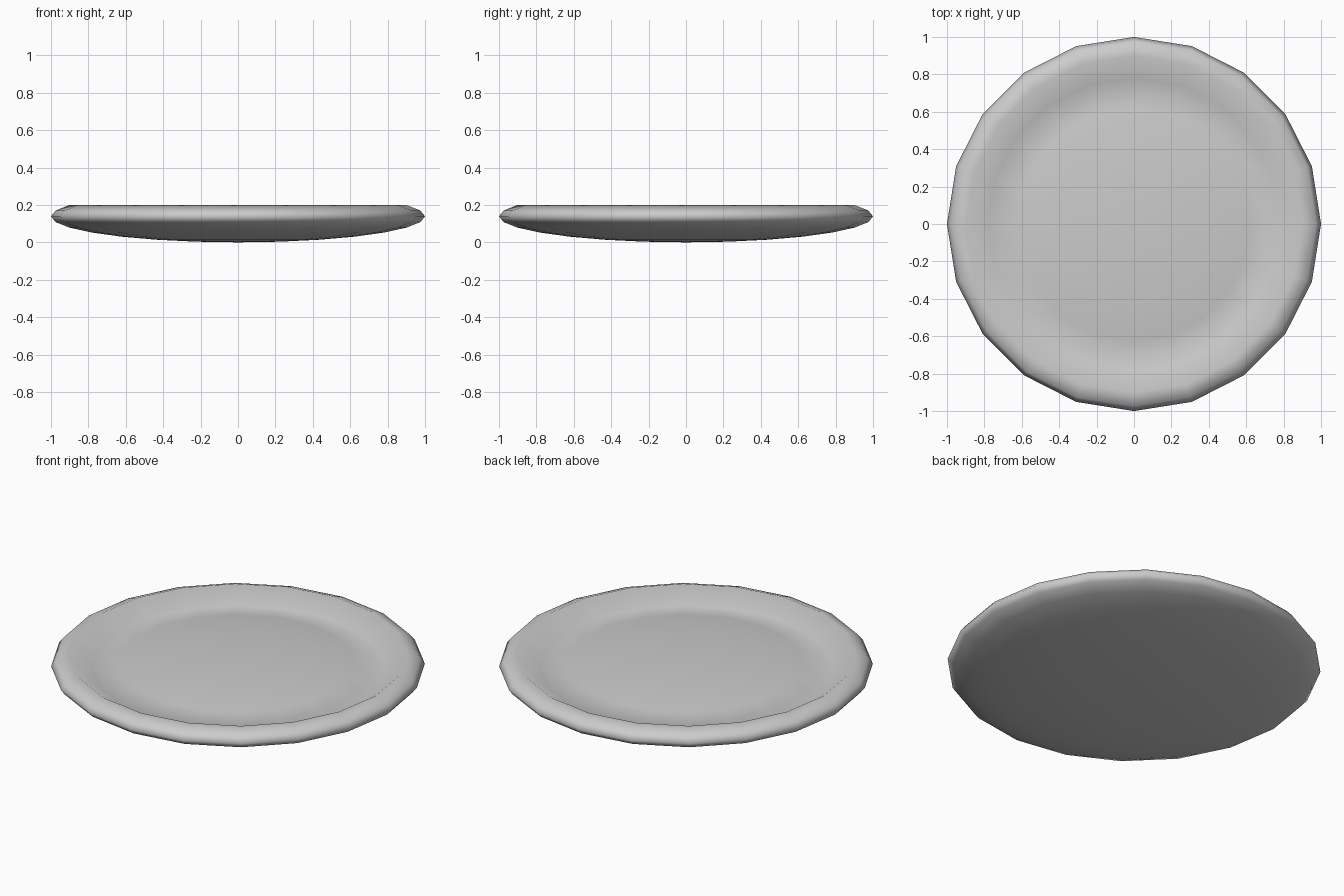
import bpy, bmesh, math

if "Cube" in bpy.data.objects:
    bpy.data.objects.remove(bpy.data.objects["Cube"])

SIDES = 20
STEP = math.pi / 14
HALF = 0.139
DROP = 0.1
ring = lambda k: (math.cos(k * STEP), HALF + HALF * math.sin(k * STEP))
# half profile (radius, height): squashed sphere whose top cap is pushed down inside the rim
PROFILE = [(0.0, 0.0)]
PROFILE += [ring(k) for k in range(-6, 3)]
PROFILE += [(ring(k)[0], ring(k)[1] - DROP) for k in range(3, 7)]
PROFILE += [(0.0, 2 * HALF - DROP)]

# lathe the plate
bm = bmesh.new()
rings = []
for r, z in PROFILE:
    if r == 0:
        rings.append([bm.verts.new((0, 0, z))] * SIDES)
    else:
        rings.append([bm.verts.new((r * math.cos(math.tau * i / SIDES),
                                    r * math.sin(math.tau * i / SIDES), z))
                      for i in range(SIDES)])
for low, high in zip(rings, rings[1:]):
    for i in range(SIDES):
        j = (i + 1) % SIDES
        corners = [low[i], low[j], high[j], high[i]]
        bm.faces.new(list(dict.fromkeys(corners)))
bmesh.ops.recalc_face_normals(bm, faces=bm.faces)
for f in bm.faces:
    f.smooth = True

mesh = bpy.data.meshes.new("plate")
bm.to_mesh(mesh)
bm.free()
plate = bpy.data.objects.new("plate", mesh)
bpy.context.collection.objects.link(plate)
